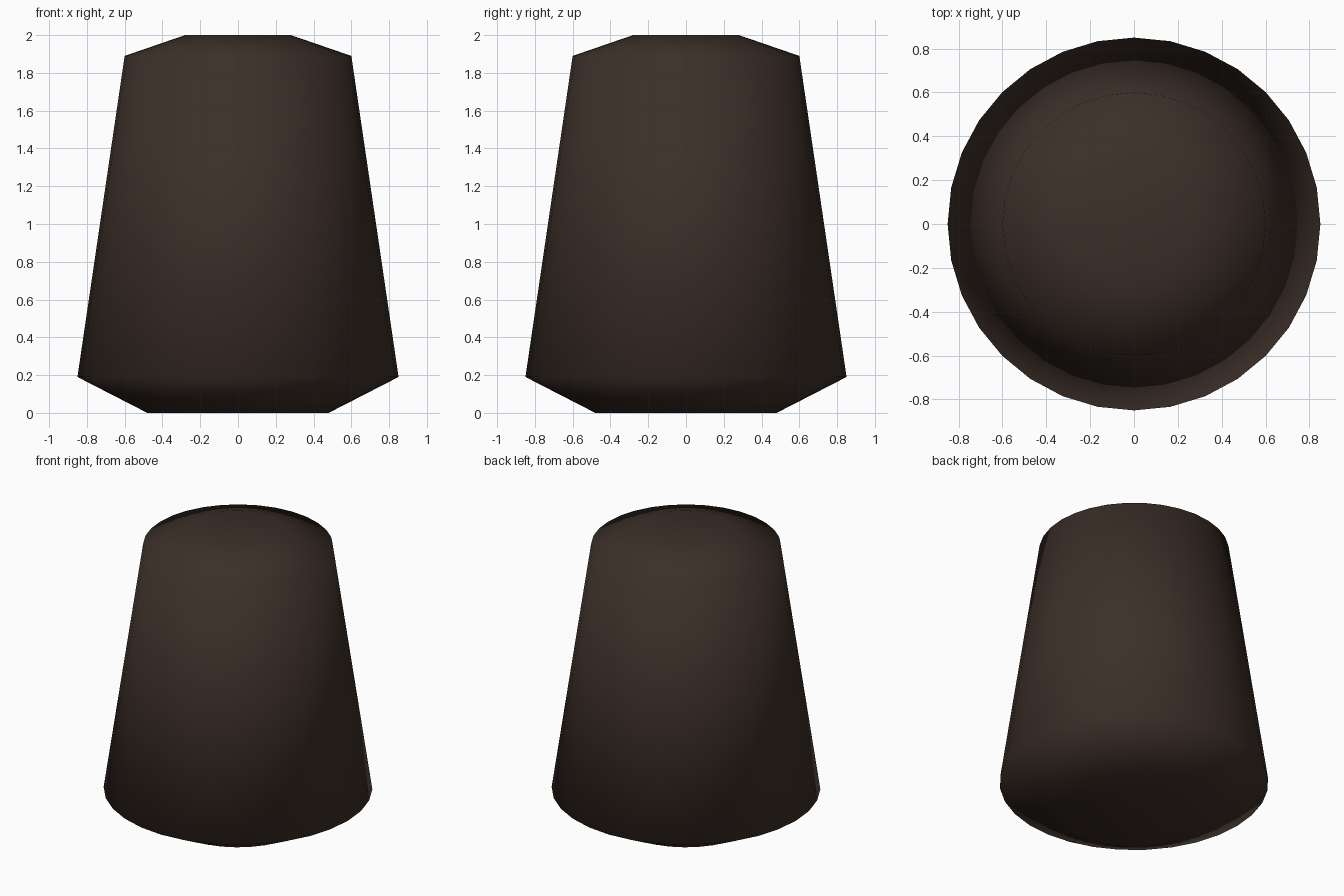
import bpy, bmesh, math

if "Cube" in bpy.data.objects:
    bpy.data.objects.remove(bpy.data.objects["Cube"])

SIDES = 32
# (radius, height) from the base up
PROFILE = [(0.48, 0.0), (0.85, 0.19), (0.60, 1.89), (0.28, 2.0)]


def lathe(name, profile, sides):
    bm = bmesh.new()
    rings = [[bm.verts.new((r * math.cos(2 * math.pi * i / sides),
                            r * math.sin(2 * math.pi * i / sides), z))
              for i in range(sides)] for r, z in profile]
    for low, high in zip(rings, rings[1:]):
        for i in range(sides):
            j = (i + 1) % sides
            bm.faces.new((low[i], low[j], high[j], high[i]))
    # closed ends
    bm.faces.new(rings[0][::-1])
    bm.faces.new(rings[-1])
    for f in bm.faces:
        f.smooth = True
    mesh = bpy.data.meshes.new(name)
    bm.to_mesh(mesh)
    bm.free()
    obj = bpy.data.objects.new(name, mesh)
    bpy.context.collection.objects.link(obj)
    return obj


# tapered body with shallow sloped ends, smooth all over
body = lathe("tapered_body", PROFILE, SIDES)
mat = bpy.data.materials.new("dark_brown")
mat.diffuse_color = (0.045, 0.028, 0.021, 1)
mat.use_nodes = True
mat.node_tree.nodes["Principled BSDF"].inputs["Base Color"].default_value = mat.diffuse_color
body.data.materials.append(mat)
